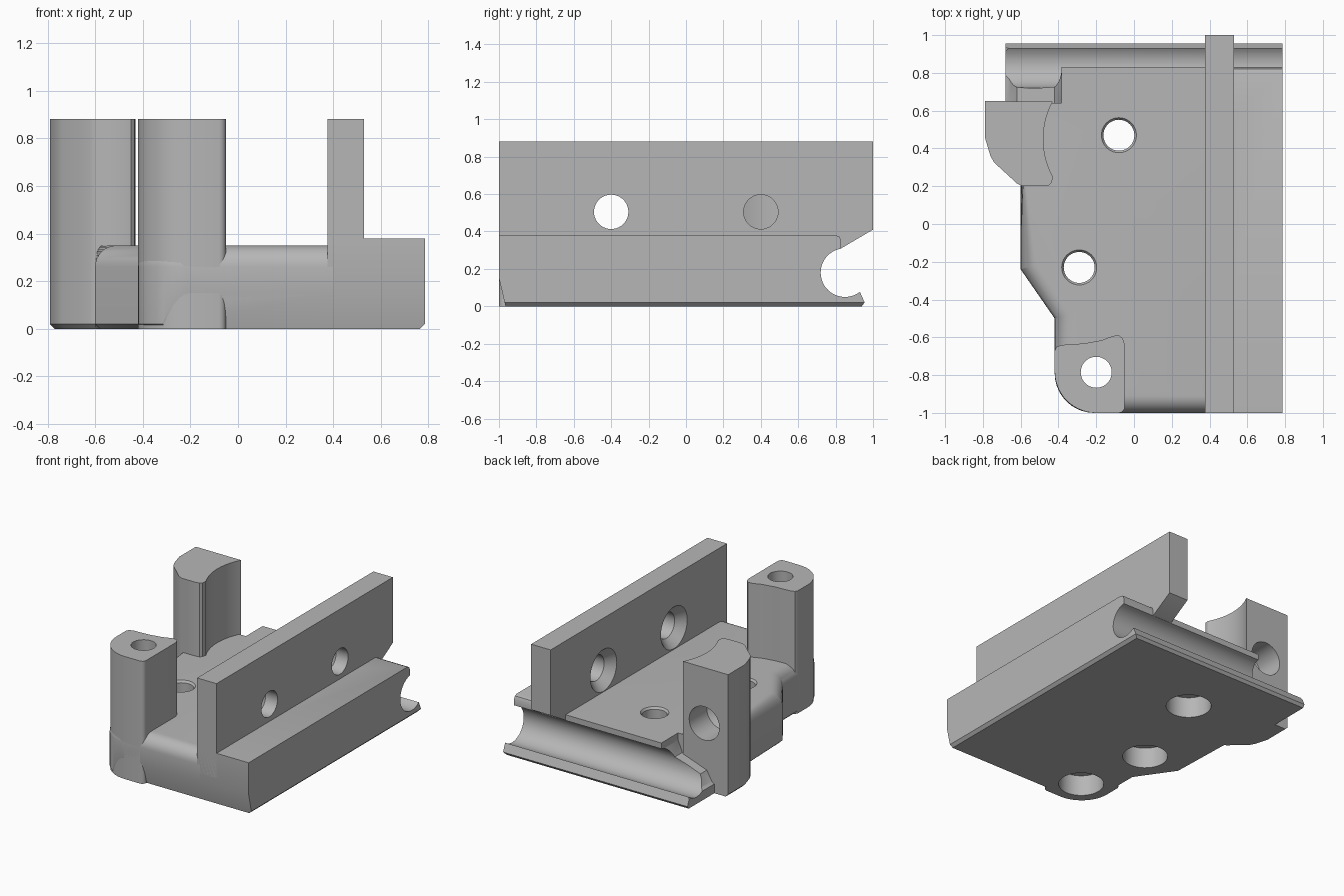
import bpy, bmesh, math
from mathutils import Matrix, Vector

if "Cube" in bpy.data.objects:
    bpy.data.objects.remove(bpy.data.objects["Cube"], do_unlink=True)

grey = bpy.data.materials.new("mid grey")
grey.use_nodes = True
colour = (0.47, 0.47, 0.47, 1)
grey.diffuse_color = colour
grey.node_tree.nodes["Principled BSDF"].inputs["Base Color"].default_value = colour


def arc(cx, cy, r, start, end, n):
    angles = [math.radians(start + (end - start) * i / n) for i in range(n + 1)]
    return [(cx + r * math.cos(a), cy + r * math.sin(a)) for a in angles]


def finish(name, bm):
    bmesh.ops.recalc_face_normals(bm, faces=bm.faces)
    mesh = bpy.data.meshes.new(name)
    bm.to_mesh(mesh)
    bm.free()
    mesh.materials.append(grey)
    obj = bpy.data.objects.new(name, mesh)
    bpy.context.collection.objects.link(obj)
    return obj


def prism(name, points, axis, low, high, bevels=()):
    """Extrude a flat outline along an axis; bevels are (rule, offset, segments)."""
    place = {"x": lambda a, b, h: (h, a, b),
             "y": lambda a, b, h: (a, h, b),
             "z": lambda a, b, h: (a, b, h)}[axis]
    bm = bmesh.new()
    face = bm.faces.new([bm.verts.new(place(a, b, low)) for a, b in points])
    ext = bmesh.ops.extrude_face_region(bm, geom=[face])
    shift = Vector(place(0, 0, high - low))
    bmesh.ops.translate(bm, vec=shift, verts=[v for v in ext["geom"] if isinstance(v, bmesh.types.BMVert)])
    bmesh.ops.recalc_face_normals(bm, faces=bm.faces)
    for rule, offset, segments in bevels:
        edges = [e for e in bm.edges if rule(e.verts[0].co, e.verts[1].co)]
        bmesh.ops.bevel(bm, geom=edges, offset=offset, segments=segments, profile=0.5, affect="EDGES")
    return finish(name, bm)


def lathe(name, origin, axis, profile, n=40):
    """Solid of revolution from (radius, distance) pairs along an axis."""
    bm = bmesh.new()
    rings = [[bm.verts.new((x, y, d)) for x, y in arc(0, 0, r, 0, 360 - 360 / n, n - 1)]
             for r, d in profile]
    for a, b in zip(rings, rings[1:]):
        for i in range(n):
            j = (i + 1) % n
            bm.faces.new((a[i], a[j], b[j], b[i]))
    bm.faces.new(rings[0])
    bm.faces.new(rings[-1])
    turn = Vector((0, 0, 1)).rotation_difference(Vector(axis)).to_matrix().to_4x4()
    bm.transform(Matrix.Translation(origin) @ turn)
    return finish(name, bm)


def cut(obj, *cutters):
    bpy.context.view_layer.objects.active = obj
    for cutter in cutters:
        mod = obj.modifiers.new("cut", "BOOLEAN")
        mod.operation, mod.solver, mod.object = "DIFFERENCE", "EXACT", cutter
        bpy.ops.object.modifier_apply(modifier=mod.name)


def bottom(a, b):
    return abs(a.z) < 1e-4 and abs(b.z) < 1e-4


def flank(a, b):
    mid = (a + b) / 2
    return a.z == b.z and mid.x < -0.3 and mid.y < 0.35


# Base plate with rounded front and left upper edges
outline = ([(0.40, -1)] + arc(-0.21, -0.79, 0.21, 270, 180, 10)
           + [(-0.42, -0.5), (-0.6, -0.24), (-0.6, 0.4), (-0.68, 0.5), (-0.68, 1), (0.40, 1)])
base = prism("base_plate", outline, "z", 0, 0.35, [
    (lambda a, b: a.z > 0.3 and b.z > 0.3 and (flank(a, b) or max(a.y, b.y) < -0.9), 0.09, 8),
    (lambda a, b: bottom(a, b) and flank(a, b), 0.02, 1)])

# Raised rail along the right side
rail = prism("side_rail", [(0.375, 0), (0.765, 0), (0.785, 0.02), (0.785, 0.38), (0.375, 0.38)],
             "y", -1, 1)

# Upright wall with an undercut back corner
wall = prism("upright_wall", [(-1, 0.2), (0.6, 0.25), (0.83, 0.31), (1, 0.41), (1, 0.88), (-1, 0.88)],
             "x", 0.375, 0.53)

# Front post, rounded at its outer corner
front_outline = (arc(-0.2, -0.78, 0.22, 180, 270, 14)
                 + arc(-0.08, -0.97, 0.03, 270, 360, 4)
                 + [(-0.05, -0.635), (-0.06, -0.605), (-0.08, -0.59), (-0.11, -0.592),
                    (-0.17, -0.615), (-0.26, -0.632), (-0.38, -0.64), (-0.41, -0.65), (-0.42, -0.67)])
front_post = prism("front_post", front_outline, "z", 0, 0.88)

# Back post with a hollow inner side
back_outline = (arc(-0.055, 0.45, 0.425, 152, 208, 14)
                + [(-0.435, 0.22), (-0.45, 0.205), (-0.48, 0.2), (-0.59, 0.2), (-0.62, 0.215),
                   (-0.74, 0.325), (-0.76, 0.36), (-0.79, 0.46), (-0.79, 0.65)])
back_post = prism("back_post", back_outline, "z", 0, 0.88, [
    (lambda a, b: bottom(a, b) and max(a.x, b.x) < -0.5, 0.02, 1)])

# Rear groove and lip, sloped front foot, pocket beside the back post
groove = prism("groove_cutter", [(0.8, 0.5), (0.8, 0.38), (0.82, 0.372), (0.83, 0.35)]
               + arc(0.85, 0.18, 0.13, 99, 308, 28)
               + [(0.955, 0.02), (0.94, 0), (0.94, -0.1), (1.2, -0.1), (1.2, 0.5)], "x", -1, 1)
foot = prism("foot_cutter", [(-1.1, 0.15), (-1, 0.15), (-0.965, 0), (-0.94, -0.1), (-1.1, -0.1)],
             "x", -1, 1)
pocket = prism("pocket_cutter", [(-0.72, 0.04), (-0.66, 0.08), (-0.62, 0.15), (-0.42, 0.22),
                                 (-0.385, 0.3), (-0.385, 0.5), (-0.8, 0.5)], "y", 0.64, 1.2)

# Screw holes: upright ones widen below, wall ones are countersunk
up = (0, 0, 1)
upright = [(0.15, -0.1), (0.15, 0.15), (0.082, 0.15), (0.082, 0.335), (0.1, 0.36), (0.1, 0.5)]
plate_holes = [lathe("plate_hole_cutter", p, up, upright) for p in ((-0.08, 0.47, 0), (-0.29, -0.23, 0))]
post_hole = lathe("post_hole_cutter", (-0.2, -0.785, 0), up,
                  [(0.15, -0.1), (0.15, 0.15), (0.082, 0.15), (0.082, 1)])
wall_holes = [lathe("wall_hole_cutter", (0.375, y, 0.505), (1, 0, 0),
                    [(0.16, -0.01), (0.15, 0), (0.092, 0.06), (0.092, 0.3)]) for y in (-0.4, 0.4)]
back_hole = lathe("back_hole_cutter", (-0.6, 0.65, 0.48), (0, -1, 0),
                  [(0.12, -0.1), (0.12, 0.2), (0.02, 0.26)])

cut(base, groove, foot, pocket, post_hole, *plate_holes)
cut(rail, groove, foot, *wall_holes)
cut(wall, *wall_holes)
cut(front_post, post_hole)
cut(back_post, back_hole)

for cutter in [groove, foot, pocket, post_hole, back_hole] + plate_holes + wall_holes:
    bpy.data.objects.remove(cutter, do_unlink=True)

# Smooth the curved faces, keep corners crisp
bpy.ops.object.select_all(action="DESELECT")
for part in (base, rail, wall, front_post, back_post):
    part.select_set(True)
bpy.context.view_layer.objects.active = base
bpy.ops.object.shade_smooth_by_angle(angle=math.radians(30))
